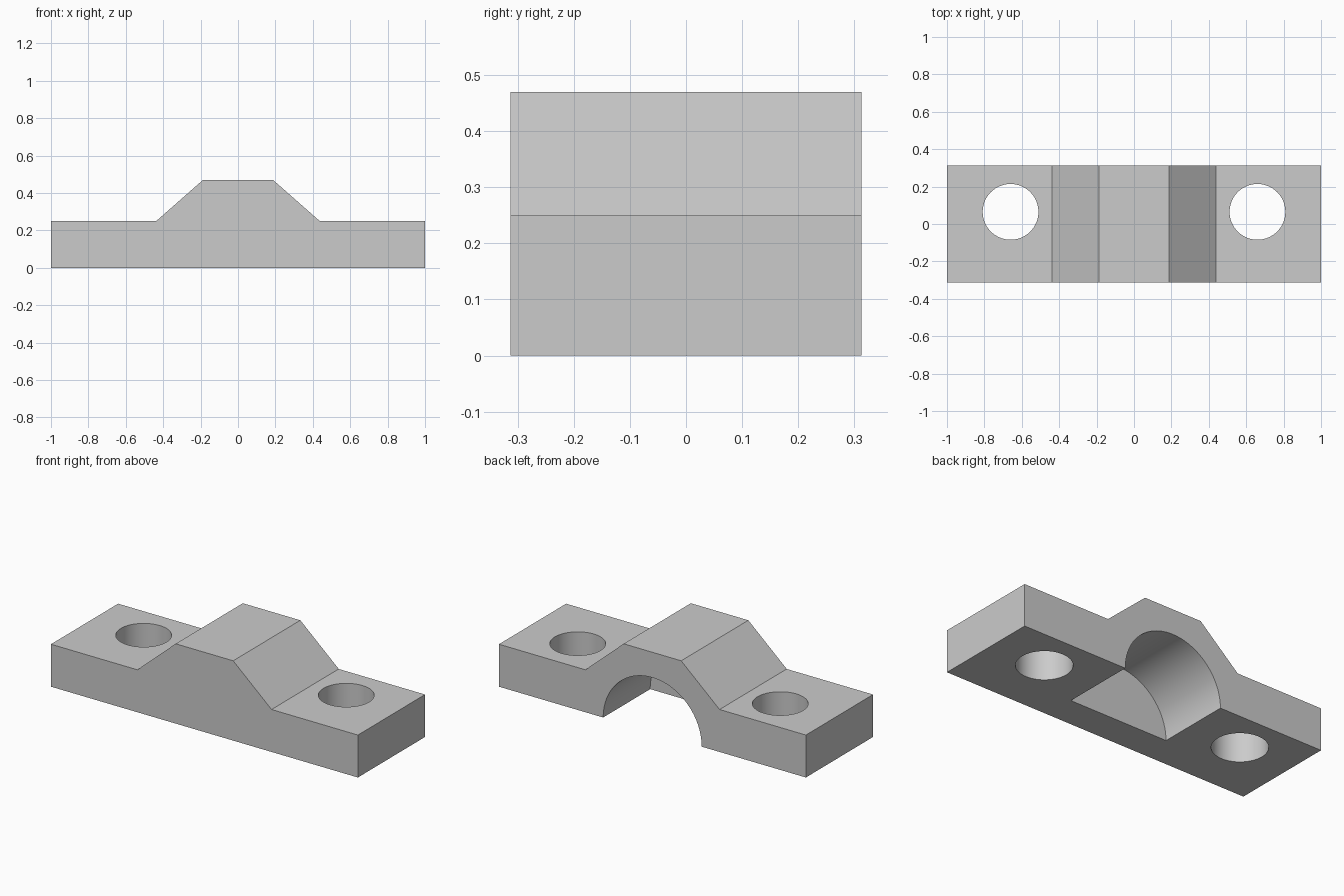
import bpy
import bmesh
from math import radians

default = bpy.data.objects.get("Cube")
if default:
    bpy.data.objects.remove(default, do_unlink=True)

HALF_DEPTH = 0.3125
WALL_Y = -0.125      # inner face of the closed front wall
HOLE_X, HOLE_Y, HOLE_R = 0.66, 0.065, 0.149
RECESS_R = 0.321

grey = bpy.data.materials.new("plain grey")
grey.use_nodes = True
colour = (0.6, 0.6, 0.6, 1)
grey.diffuse_color = colour
grey.node_tree.nodes["Principled BSDF"].inputs["Base Color"].default_value = colour


def extruded_profile(name, half):
    """Mirror a half outline in x and extrude it from front to back."""
    outline = half + [(-x, z) for x, z in reversed(half)]
    bm = bmesh.new()
    face = bm.faces.new([bm.verts.new((x, -HALF_DEPTH, z)) for x, z in outline])
    new = bmesh.ops.extrude_face_region(bm, geom=[face])["geom"]
    bmesh.ops.translate(bm, vec=(0, 2 * HALF_DEPTH, 0),
                        verts=[v for v in new if isinstance(v, bmesh.types.BMVert)])
    bmesh.ops.recalc_face_normals(bm, faces=bm.faces)
    mesh = bpy.data.meshes.new(name)
    bm.to_mesh(mesh)
    bm.free()
    obj = bpy.data.objects.new(name, mesh)
    bpy.context.collection.objects.link(obj)
    obj.data.materials.append(grey)
    return obj


def cut_cylinder(target, name, radius, depth, location, rotation=(0, 0, 0)):
    """Subtract a cylinder from the target and discard the cutter."""
    bpy.ops.mesh.primitive_cylinder_add(vertices=96, radius=radius, depth=depth,
                                        location=location, rotation=rotation)
    cutter = bpy.context.object
    cutter.name = name
    cutter.hide_render = True
    cutter.data.materials.append(grey)
    mod = target.modifiers.new(name, "BOOLEAN")
    mod.operation = "DIFFERENCE"
    mod.solver = "EXACT"
    mod.object = cutter
    bpy.context.view_layer.objects.active = target
    bpy.ops.object.modifier_apply(modifier=name)
    bpy.data.objects.remove(cutter, do_unlink=True)


# Clamp body: two flat flanges with a raised, sloping middle
body = extruded_profile("clamp_body", [(1, 0), (1, 0.25), (0.4375, 0.25), (0.1875, 0.47)])

# Bolt holes through both flanges
for side, x in (("left", HOLE_X), ("right", -HOLE_X)):
    cut_cylinder(body, side + "_bolt_hole", HOLE_R, 1, (x, HOLE_Y, 0.125))

# Half-round recess, open at the back and below
cut_cylinder(body, "half_round_recess", RECESS_R, 1, (0, WALL_Y + 0.5, 0),
             (radians(90), 0, 0))

# Smooth bores with crisp edges
bpy.ops.object.select_all(action="DESELECT")
body.select_set(True)
bpy.context.view_layer.objects.active = body
bpy.ops.object.shade_smooth_by_angle(angle=radians(30))
